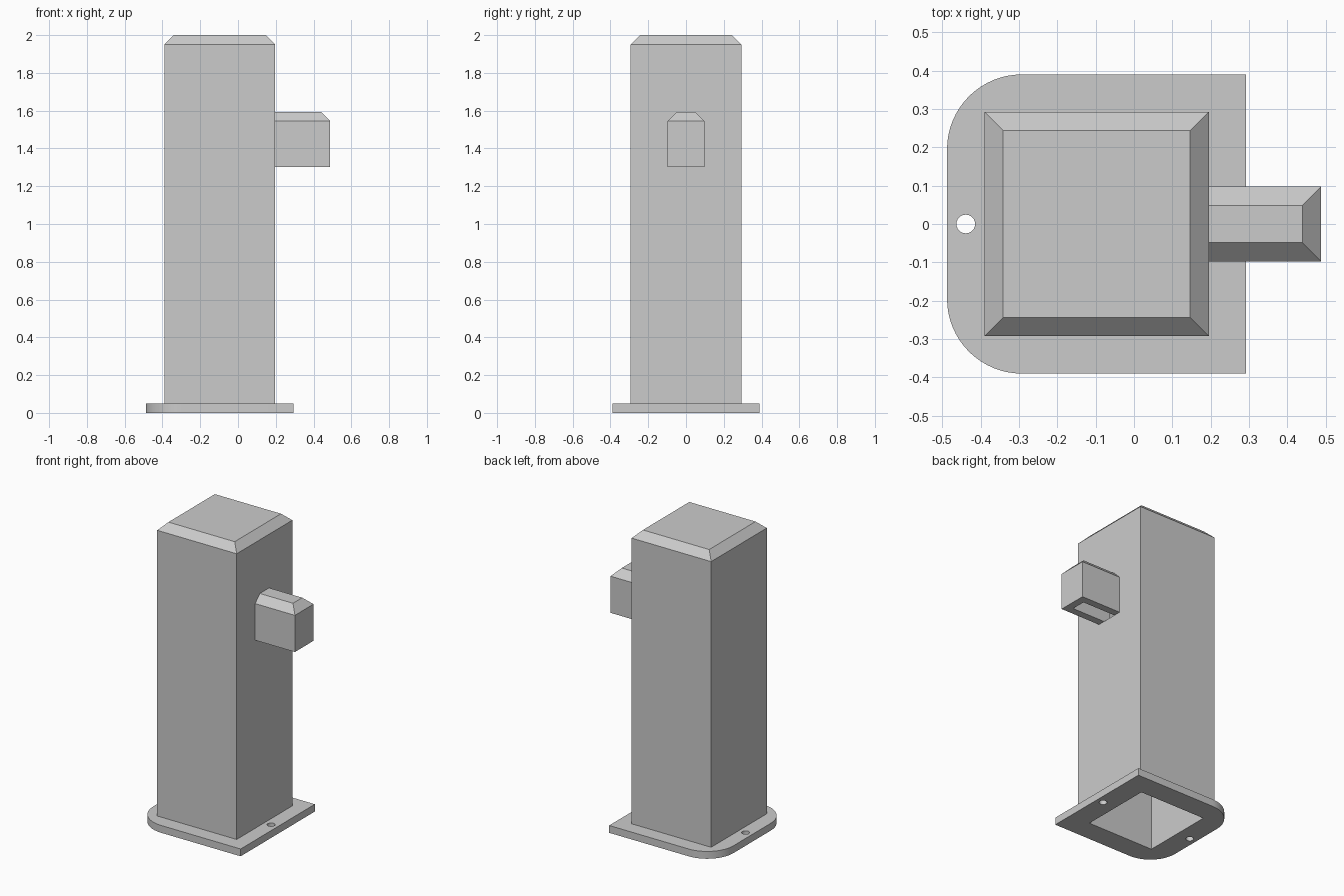
import bpy, bmesh, math

cube = bpy.data.objects.get("Cube")
if cube:
    bpy.data.objects.remove(cube, do_unlink=True)

U = 2 / 41          # wall thickness, the unit of the whole design

grey = bpy.data.materials.new("light grey")
grey.use_nodes = True
grey.diffuse_color = (0.6, 0.6, 0.6, 1)
grey.node_tree.nodes["Principled BSDF"].inputs["Base Color"].default_value = (0.6, 0.6, 0.6, 1)


def prism(name, outline, z0, z1):
    """Extrude an outline in x and y from z0 to z1."""
    bm = bmesh.new()
    face = bm.faces.new([bm.verts.new((x, y, z0)) for x, y in outline])
    top = bmesh.ops.extrude_face_region(bm, geom=[face])["geom"]
    for v in top:
        if isinstance(v, bmesh.types.BMVert):
            v.co.z = z1
    bmesh.ops.recalc_face_normals(bm, faces=bm.faces)
    mesh = bpy.data.meshes.new(name)
    bm.to_mesh(mesh)
    bm.free()
    mesh.materials.append(grey)
    obj = bpy.data.objects.new(name, mesh)
    bpy.context.collection.objects.link(obj)
    return obj


def box(name, x0, x1, half_y, z0, z1):
    return prism(name, [(x0, -half_y), (x1, -half_y), (x1, half_y), (x0, half_y)], z0, z1)


def arc(cx, cy, r, start, end, steps):
    angles = [math.radians(start + (end - start) * i / steps) for i in range(steps + 1)]
    return [(cx + r * math.cos(a), cy + r * math.sin(a)) for a in angles]


def slope_top(obj, left, right):
    """Taper the top rim inward by one unit to form a 45 degree chamfer."""
    bm = bmesh.new()
    bm.from_mesh(obj.data)
    top = max(bm.faces, key=lambda f: f.calc_center_median().z)
    mid = top.calc_center_median()
    new = bmesh.ops.extrude_face_region(bm, geom=[top])["geom"]
    bmesh.ops.delete(bm, geom=[top], context='FACES_ONLY')
    for v in new:
        if isinstance(v, bmesh.types.BMVert):
            v.co.z += U
            v.co.y -= math.copysign(U, v.co.y)
            v.co.x += left if v.co.x < mid.x else -right
    bmesh.ops.recalc_face_normals(bm, faces=bm.faces)
    bm.to_mesh(obj.data)
    bm.free()


def cut(obj, cutters):
    """Subtract the cutters and bake the result."""
    for c in cutters:
        c.hide_render = True
        mod = obj.modifiers.new("cut", 'BOOLEAN')
        mod.operation = 'DIFFERENCE'
        mod.solver = 'EXACT'
        mod.object = c
    graph = bpy.context.evaluated_depsgraph_get()
    mesh = bpy.data.meshes.new_from_object(obj.evaluated_get(graph))
    obj.modifiers.clear()
    obj.data = mesh


# Base plate: square at the spout end, rounded at the other
outline = [(6 * U, -8 * U), (6 * U, 8 * U)]
outline += arc(-6 * U, 4 * U, 4 * U, 90, 180, 16)
outline += arc(-6 * U, -4 * U, 4 * U, 180, 270, 16)
base_plate = prism("base_plate", outline, 0, U)

# Hollow post with a chamfered cap
post = box("post", -8 * U, 4 * U, 6 * U, U, 40 * U)
slope_top(post, U, U)

# Spout with chamfers on its sides and free end
spout_z = 1.301
spout = box("spout", 4 * U, 10 * U, 2 * U, spout_z, spout_z + 5 * U)
slope_top(spout, 0, U)

# Cavities and screw holes
post_core = box("post_core", -7 * U, 3 * U, 5 * U, -U, 40 * U)
spout_core = box("spout_core", 2 * U, 9 * U, U, spout_z - U, spout_z + 5 * U)
passage = box("passage", 2 * U, 5 * U, U, spout_z, spout_z + 5 * U)
holes = [prism("screw_hole", arc(x * U, 0, U / 2, 0, 345, 23), -U, 2 * U) for x in (-9, 5)]

cut(base_plate, [post_core] + holes)
cut(post, [post_core, passage])
cut(spout, [spout_core])

for helper in [post_core, spout_core, passage] + holes:
    bpy.data.objects.remove(helper, do_unlink=True)

# Smooth only the rounded rim and hole walls
for obj in (base_plate, post, spout):
    bpy.ops.object.select_all(action='DESELECT')
    obj.select_set(True)
    bpy.context.view_layer.objects.active = obj
    bpy.ops.object.shade_smooth_by_angle(angle=math.radians(30))
